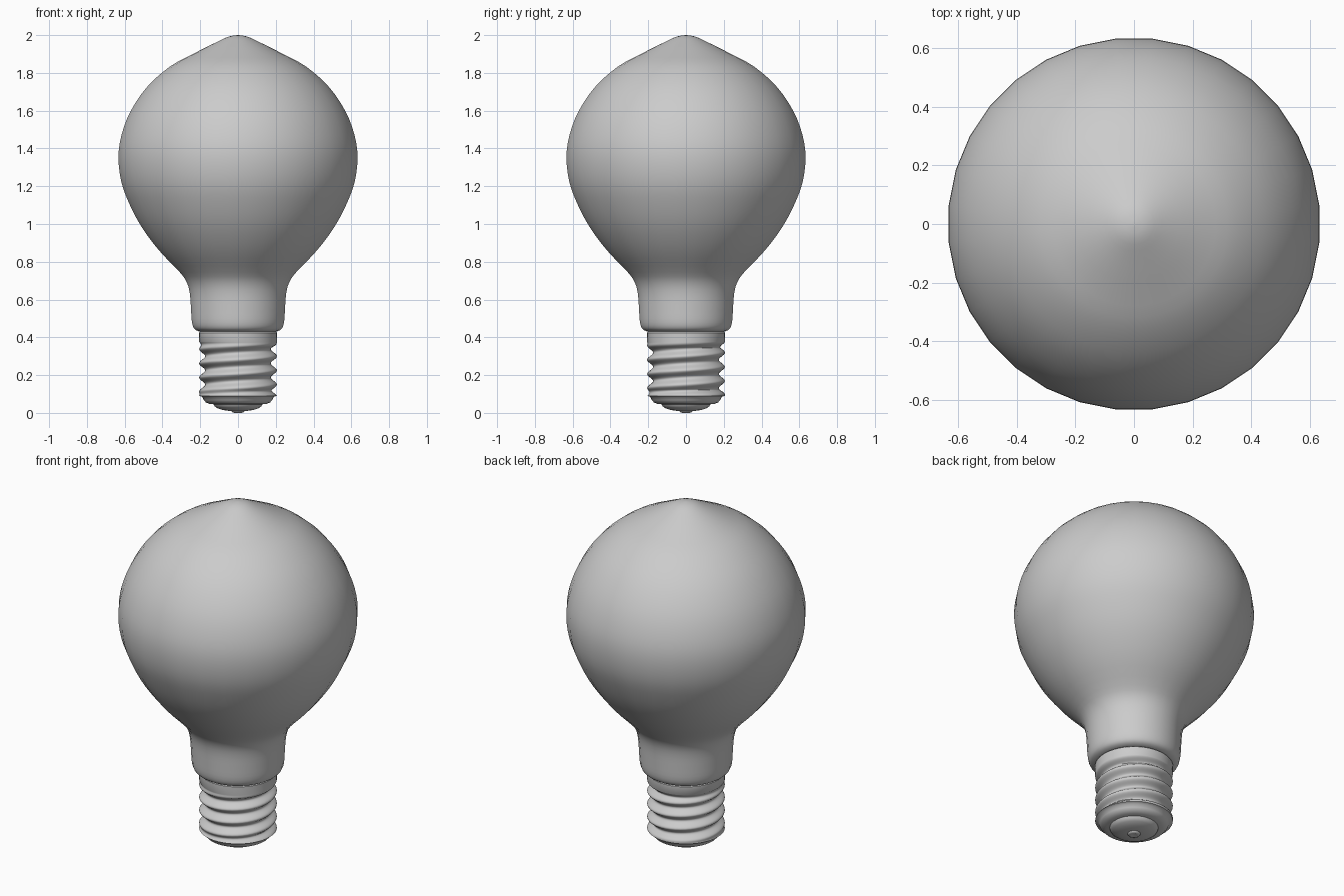
import bpy, bmesh, math

if "Cube" in bpy.data.objects:
    bpy.data.objects.remove(bpy.data.objects["Cube"], do_unlink=True)

grey = bpy.data.materials.new("plain_grey")
grey.use_nodes = True
GREY = (0.6, 0.6, 0.6, 1)
grey.diffuse_color = GREY
grey.node_tree.nodes["Principled BSDF"].inputs["Base Color"].default_value = GREY


def smooth_path(points, steps):
    """Catmull-Rom curve through the profile points."""
    pts = [points[0]] + points + [points[-1]]
    out = []
    for a, b, c, d in zip(pts, pts[1:], pts[2:], pts[3:]):
        for i in range(steps):
            t = i / steps
            out.append(tuple(
                0.5 * (2 * q + (r - p) * t + (2 * p - 5 * q + 4 * r - s) * t * t
                       + (3 * q - p - 3 * r + s) * t ** 3)
                for p, q, r, s in zip(a, b, c, d)))
    return out + [points[-1]]


def lathe(name, profile, sides, angle, offset=lambda a, z: 0):
    """Turn a (radius, height) profile, top to bottom, around z."""
    bm = bmesh.new()
    rings = []
    for r, z in profile:
        if r < 0.001:
            rings.append([bm.verts.new((0, 0, z))] * sides)
            continue
        ring = []
        for i in range(sides):
            a = math.tau * (i + 0.5) / sides
            rr = r + offset(a, z)
            ring.append(bm.verts.new((rr * math.cos(a), rr * math.sin(a), z)))
        rings.append(ring)
    for up, low in zip(rings, rings[1:]):
        for i in range(sides):
            j = (i + 1) % sides
            corners = list(dict.fromkeys((up[i], low[i], low[j], up[j])))
            bm.faces.new(corners)
    bmesh.ops.recalc_face_normals(bm, faces=bm.faces)
    mesh = bpy.data.meshes.new(name)
    bm.to_mesh(mesh)
    bm.free()
    mesh.materials.append(grey)
    obj = bpy.data.objects.new(name, mesh)
    bpy.context.collection.objects.link(obj)
    bpy.ops.object.select_all(action="DESELECT")
    obj.select_set(True)
    bpy.context.view_layer.objects.active = obj
    bpy.ops.object.shade_smooth_by_angle(angle=math.radians(angle))
    return obj


# Glass envelope with a soft pip on top and a rounded collar below
glass = [(0, 2), (0.05, 1.992), (0.12, 1.96), (0.24, 1.9), (0.36, 1.835),
         (0.48, 1.73), (0.57, 1.6), (0.62, 1.47), (0.636, 1.35), (0.62, 1.22),
         (0.575, 1.1), (0.51, 0.98), (0.42, 0.86), (0.31, 0.745),
         (0.272, 0.69), (0.256, 0.63), (0.25, 0.55), (0.245, 0.48),
         (0.232, 0.445), (0.205, 0.431), (0.18, 0.43)]
lathe("glass_bulb", smooth_path(glass, 3), 32, 60)

# Threaded metal base: a helical ridge that fades out at both ends
PITCH, LOW, HIGH = 0.075, 0.09, 0.375


def thread(a, z):
    fade = min(1, max(0, (z - LOW) / 0.03)) * min(1, max(0, (HIGH - z) / 0.03))
    wave = math.cos(math.tau * (z / PITCH - a / math.tau))
    return 0.016 * fade * (wave - 1)


STEPS = 72
shell = [(0.15, 0.43), (0.2, 0.43), (0.207, 0.424)]
shell += [(0.206, HIGH + (LOW - HIGH) * i / STEPS) for i in range(STEPS + 1)]
shell += [(0.19, 0.085), (0.182, 0.068), (0.17, 0.055), (0.15, 0.047), (0.122, 0.045)]
lathe("screw_base", shell, 48, 50, thread)

# Bottom insulator and the small contact at its centre
insulator = [(0.13, 0.047), (0.124, 0.035), (0.11, 0.025), (0.08, 0.015),
             (0.045, 0.01), (0, 0.009)]
lathe("insulator", insulator, 32, 50)
contact = [(0.036, 0.012), (0.032, 0.004), (0.02, 0), (0.012, 0.003), (0, 0.003)]
lathe("contact", contact, 24, 50)
